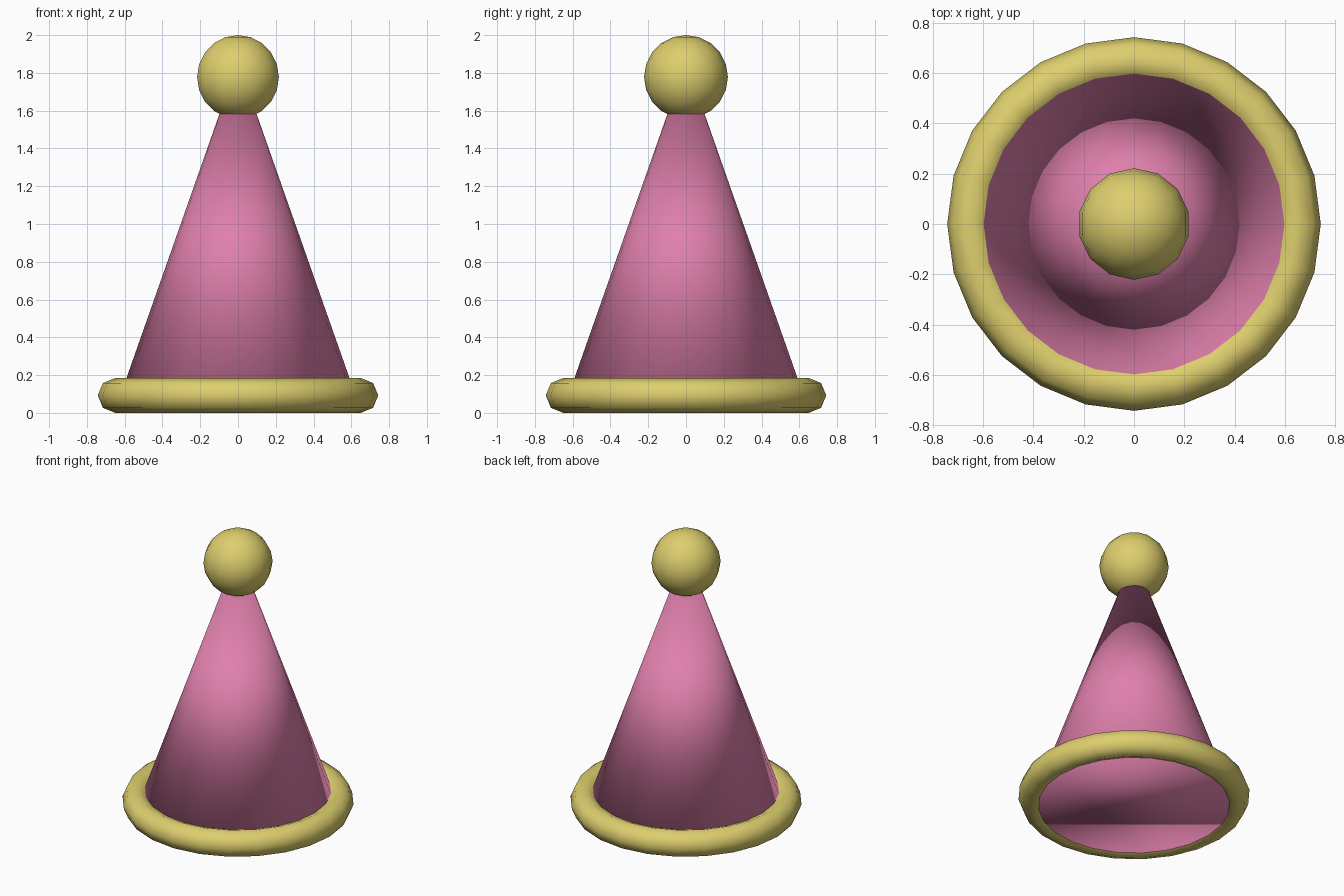
import bpy

cube = bpy.data.objects.get("Cube")
if cube:
    bpy.data.objects.remove(cube, do_unlink=True)


def material(name, colour):
    mat = bpy.data.materials.new(name)
    mat.use_nodes = True
    mat.diffuse_color = colour
    mat.node_tree.nodes["Principled BSDF"].inputs["Base Color"].default_value = colour
    return mat


def finish(name, mat):
    obj = bpy.context.object
    obj.name = name
    obj.data.materials.append(mat)
    bpy.ops.object.shade_smooth()
    return obj


pink = material("pink", (0.74, 0.215, 0.41, 1))
yellow = material("soft yellow", (0.73, 0.62, 0.155, 1))

RIM_RADIUS, RIM_THICKNESS = 0.65, 0.0925
BASE_Z, CONE_HEIGHT = 0.015, 1.847

# Tall closed cone, its tip hidden in the ball
bpy.ops.mesh.primitive_cone_add(vertices=24, radius1=RIM_RADIUS, radius2=0,
                                depth=CONE_HEIGHT,
                                location=(0, 0, BASE_Z + CONE_HEIGHT / 2))
finish("hat_cone", pink)

# Rounded rim around the base
bpy.ops.mesh.primitive_torus_add(major_segments=24, minor_segments=8,
                                 major_radius=RIM_RADIUS, minor_radius=RIM_THICKNESS,
                                 location=(0, 0, RIM_THICKNESS))
finish("hat_rim", yellow)

# Ball on the tip
bpy.ops.mesh.primitive_uv_sphere_add(segments=14, ring_count=10, radius=0.222,
                                     location=(0, 0, 1.778))
finish("top_ball", yellow)
